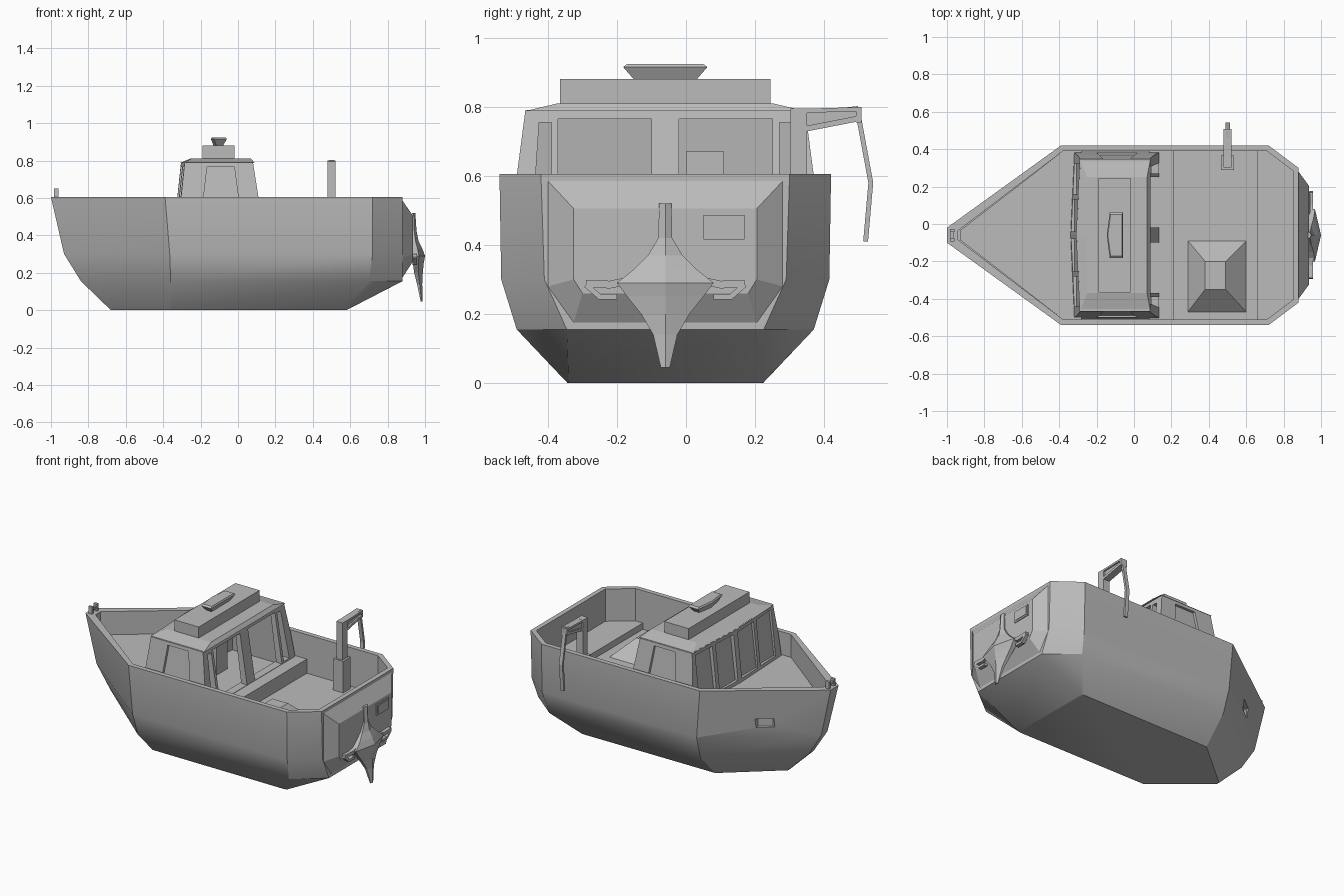
import bpy, bmesh
from mathutils import Vector

if "Cube" in bpy.data.objects:
    bpy.data.objects.remove(bpy.data.objects["Cube"], do_unlink=True)

CY = -0.06  # centreline of the hull

paint = bpy.data.materials.new("plain_grey")
paint.use_nodes = True
GREY = (0.5, 0.5, 0.5, 1)
paint.diffuse_color = GREY
paint.node_tree.nodes["Principled BSDF"].inputs["Base Color"].default_value = GREY


def loft(name, rings, smooth=None):
    """Bridge a series of equal rings and cap both ends."""
    bm = bmesh.new()
    rows = [[bm.verts.new((x, y + CY, z)) for x, y, z in r] for r in rings]
    for a, b in zip(rows, rows[1:]):
        for i in range(len(a)):
            j = (i + 1) % len(a)
            bm.faces.new((a[i], a[j], b[j], b[i]))
    bm.faces.new(rows[0][::-1])
    bm.faces.new(rows[-1])
    bmesh.ops.recalc_face_normals(bm, faces=bm.faces)
    me = bpy.data.meshes.new(name)
    bm.to_mesh(me)
    bm.free()
    me.materials.append(paint)
    ob = bpy.data.objects.new(name, me)
    bpy.context.collection.objects.link(ob)
    if smooth:
        bpy.ops.object.select_all(action='DESELECT')
        ob.select_set(True)
        bpy.context.view_layer.objects.active = ob
        bpy.ops.object.shade_smooth_by_angle(angle=smooth)
    return ob


def rect(x0, x1, y0, y1, z):
    return [(x0, y0, z), (x1, y0, z), (x1, y1, z), (x0, y1, z)]


def box(name, base, z0, z1, top=None):
    return loft(name, [rect(*base, z0), rect(*(top or base), z1)])


def mirrored(half, z):
    return [(x, -y, z) for x, y in half] + [(x, y, z) for x, y in reversed(half)]


def strut(name, pts, x, wx, w):
    """Flat bar following points in the y-z plane."""
    rings = []
    for i, p in enumerate(pts):
        d = Vector(pts[min(i + 1, len(pts) - 1)]) - Vector(pts[max(i - 1, 0)])
        n = Vector((-d.y, d.x)).normalized() * w
        a, b = Vector(p) + n, Vector(p) - n
        rings.append([(x - wx, a.x, a.y), (x + wx, a.x, a.y),
                      (x + wx, b.x, b.y), (x - wx, b.x, b.y)])
    return loft(name, rings)


def carve(target, cutters):
    for c in cutters:
        m = target.modifiers.new("cut", 'BOOLEAN')
        m.operation, m.solver, m.object = 'DIFFERENCE', 'EXACT', c
    bpy.context.view_layer.update()
    dg = bpy.context.evaluated_depsgraph_get()
    me = bpy.data.meshes.new_from_object(target.evaluated_get(dg))
    target.modifiers.clear()
    target.data = me
    for c in cutters:
        bpy.data.objects.remove(c, do_unlink=True)


# Hull: bow, shoulder, quarter and stern corner at each level, then rim and well
inner = [(-0.94, 0.025), (-0.38, 0.45), (0.71, 0.45), (0.85, 0.345)]
hull = loft("hull", [
    mirrored([(-0.68, 0.01), (-0.36, 0.28), (0.56, 0.283), (0.58, 0.28)], 0),
    mirrored([(-0.84, 0.02), (-0.36, 0.43), (0.70, 0.43), (0.88, 0.285)], 0.155),
    mirrored([(-0.93, 0.03), (-0.365, 0.475), (0.72, 0.475), (0.88, 0.35)], 0.3),
    mirrored([(-1.0, 0.04), (-0.39, 0.48), (0.72, 0.48), (0.88, 0.36)], 0.605),
    mirrored(inner, 0.605),
    mirrored(inner, 0.36)], smooth=0.55)

# Decks and benches inside the well
bow_half = [(-0.93, 0.025), (-0.38, 0.45), (-0.28, 0.45)]
loft("foredeck", [mirrored(bow_half, z) for z in (0.35, 0.46)])
stern_half = [(0.70, 0.0), (0.66, 0.45), (0.71, 0.45), (0.85, 0.345)]
loft("stern_bench", [mirrored(stern_half[1:], z) for z in (0.35, 0.40)])
box("cabin_bench", (0.08, 0.21, -0.45, 0.45), 0.35, 0.45)
box("deck_hatch", (0.28, 0.61, -0.42, -0.02), 0.35, 0.47, (0.38, 0.49, -0.29, -0.14))

# Bow fairlead and bow window
for s in (-1, 1):
    box("fairlead_post", (-0.985, -0.96, 0.025 * s - 0.008, 0.025 * s + 0.008), 0.59, 0.65)
box("fairlead_bar", (-0.98, -0.965, -0.03, 0.03), 0.62, 0.635)
window_cut = box("bow_window_cutter", (-0.725, -0.64, 0.2, 0.4), 0.36, 0.42)
carve(hull, [window_cut])


# Cabin shell with a shallow V front
def cabin_ring(z, front, back, hw, vee=0.02):
    return [(front, -hw, z), (back, -hw, z), (back, hw, z), (front, hw, z), (front - vee, 0, z)]


cabin = loft("cabin", [cabin_ring(0.35, -0.33, 0.15, 0.45), cabin_ring(0.6, -0.305, 0.11, 0.43),
                       cabin_ring(0.79, -0.285, 0.08, 0.405)])
cuts = [loft("room_cutter", [cabin_ring(0.4, -0.275, 0.10, 0.395),
                             cabin_ring(0.77, -0.24, 0.05, 0.37)])]
for s in (-1, 1):
    def span(a, b):
        return tuple(sorted((a * s, b * s)))
    # Open doorways and corner slits aft
    cuts.append(box("door_cutter", (0, 0.3) + span(0.04, 0.31), 0.452, 0.765))
    cuts.append(box("slit_cutter", (0.0, 0.3) + span(0.33, 0.385), 0.46, 0.755,
                    (0.0, 0.3) + span(0.33, 0.365)))
    # Recessed panes at the sides and front
    cuts.append(box("side_cutter", (-0.20, 0.02) + span(0.428, 0.6), 0.47, 0.765,
                    (-0.165, -0.02) + span(0.392, 0.6)))
    for a, b, shift in ((0.02, 0.19, 0.0), (0.22, 0.38, 0.009)):
        cuts.append(box("front_cutter", (-0.5, -0.317 + shift) + span(a, b), 0.48, 0.765,
                        (-0.5, -0.283 + shift) + span(a, b)))
carve(cabin, cuts)
box("helm_console", (-0.27, -0.15, 0.06, 0.17), 0.39, 0.67)

# Roof, upper housing and flared roof light
loft("roof", [cabin_ring(0.787, -0.29, 0.088, 0.408), cabin_ring(0.81, -0.25, 0.07, 0.31, 0.005)])
box("roof_housing", (-0.19, -0.02, -0.305, 0.305), 0.805, 0.88)
lamp = [[(-0.115 + i, -h, z), (-0.08 + o, -h, z), (-0.08 + o, h, z), (-0.115 + i, h, z),
         (-0.13 + i, 0, z)] for i, o, h, z in
        ((0, 0, 0.09, 0.878), (-0.015, 0.02, 0.122, 0.915), (-0.01, 0.015, 0.11, 0.924))]
loft("roof_light", lamp)

# Crane on the port quarter
box("crane_base", (0.465, 0.535, 0.35, 0.425), 0.35, 0.56)
box("crane_post", (0.478, 0.522, 0.362, 0.41), 0.55, 0.795)
strut("crane_arm_top", [(0.365, 0.787), (0.565, 0.793)], 0.5, 0.022, 0.006)
strut("crane_arm_bottom", [(0.40, 0.735), (0.555, 0.765)], 0.5, 0.022, 0.008)
strut("crane_arm_web", [(0.40, 0.762), (0.56, 0.78)], 0.5, 0.012, 0.022)
strut("crane_arm_end", [(0.56, 0.755), (0.56, 0.799)], 0.5, 0.022, 0.008)
strut("crane_cable", [(0.56, 0.77), (0.595, 0.58), (0.58, 0.41)], 0.5, 0.012, 0.007)


# Raised transom panel with a framed port
def transom_ring(x, pts):
    return [(x, -y, z) for y, z in pts] + [(x, y, z) for y, z in reversed(pts)]


loft("transom_panel", [transom_ring(0.87, [(0.34, 0.585), (0.34, 0.28), (0.265, 0.175)]),
                       transom_ring(0.88, [(0.34, 0.585), (0.34, 0.28), (0.265, 0.175)]),
                       transom_ring(0.935, [(0.265, 0.505), (0.265, 0.30), (0.24, 0.26)])])
box("port_frame", (0.93, 0.94, 0.11, 0.23), 0.415, 0.487)
box("port_pane", (0.93, 0.944, 0.12, 0.22), 0.425, 0.477)

# Anchor: ridged body lofted down its height, plus two hooked flukes
sections = [(0.52, 0.018, 0.93, 0.948), (0.42, 0.02, 0.93, 0.955), (0.37, 0.05, 0.932, 0.965),
            (0.33, 0.09, 0.935, 0.985), (0.29, 0.14, 0.935, 1.0), (0.25, 0.11, 0.935, 0.993),
            (0.2, 0.07, 0.942, 0.988), (0.14, 0.035, 0.957, 0.985), (0.045, 0.013, 0.977, 0.986)]
loft("anchor_body", [[(b, -h, z), ((b + f) / 2, -h, z), (f, 0, z), ((b + f) / 2, h, z), (b, h, z)]
                     for z, h, b, f in sections])
for s in (-1, 1):
    strut("anchor_fluke", [(0.09 * s, 0.30), (0.16 * s, 0.285), (0.23 * s, 0.288)], 0.945, 0.012, 0.011)
    strut("anchor_hook", [(0.23 * s, 0.285), (0.19 * s, 0.25), (0.14 * s, 0.25)], 0.945, 0.012, 0.008)
